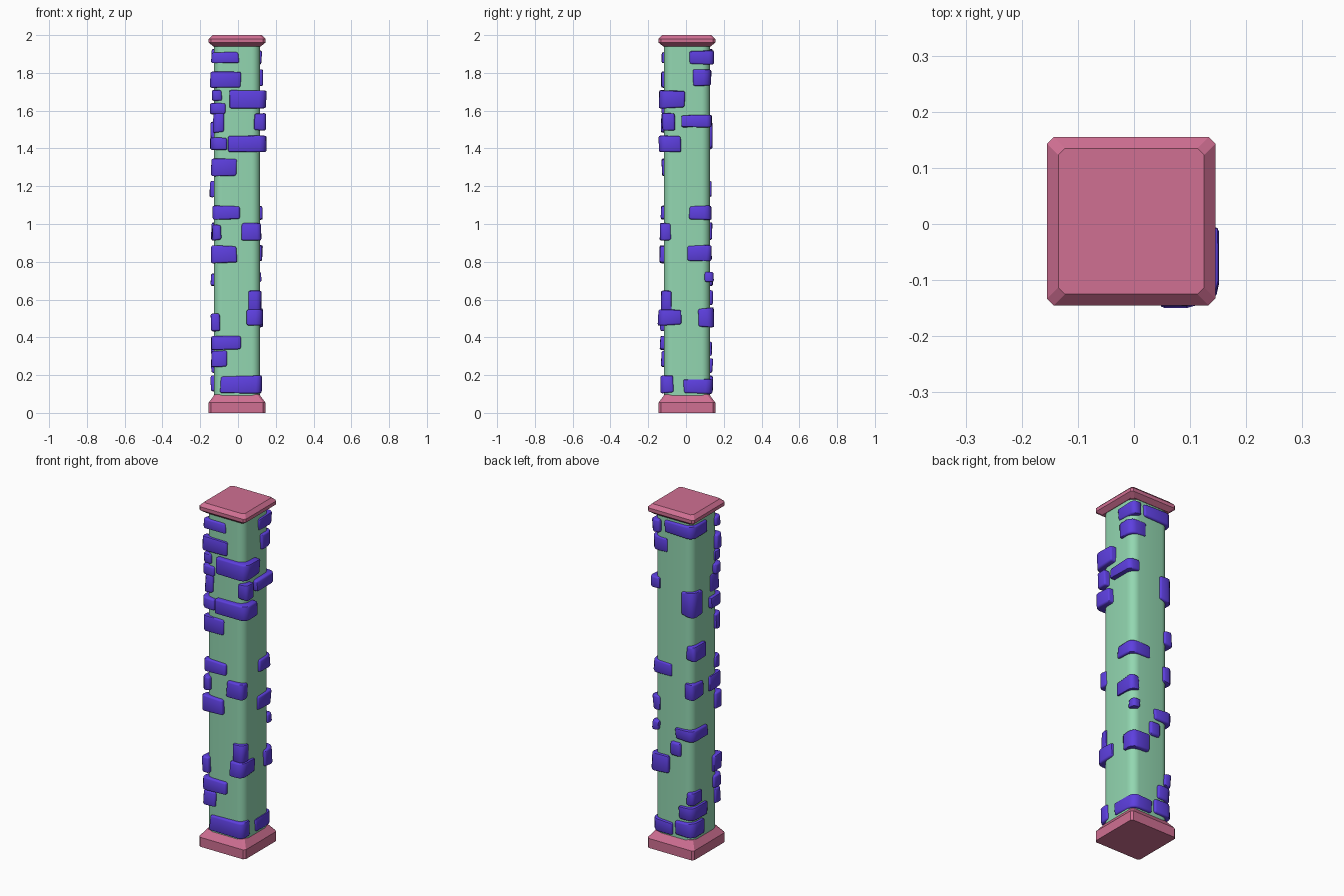
import bpy
import bmesh
import random
from mathutils import Vector

random.seed(4)
if "Cube" in bpy.data.objects:
    bpy.data.objects.remove(bpy.data.objects["Cube"], do_unlink=True)

CX, CY, HALF = -0.005, 0.005, 0.122


def make_material(name, rgb):
    mat = bpy.data.materials.new(name)
    mat.use_nodes = True
    mat.diffuse_color = (*rgb, 1)
    mat.node_tree.nodes["Principled BSDF"].inputs["Base Color"].default_value = (*rgb, 1)
    return mat


pink = make_material("rose pink", (0.63, 0.16, 0.29))
green = make_material("mint green", (0.29, 0.68, 0.44))
violet = make_material("violet blue", (0.11, 0.05, 0.74))


def make_object(name, bm, mat, smooth_angle=None):
    bmesh.ops.recalc_face_normals(bm, faces=bm.faces)
    mesh = bpy.data.meshes.new(name)
    bm.to_mesh(mesh)
    bm.free()
    mesh.materials.append(mat)
    obj = bpy.data.objects.new(name, mesh)
    bpy.context.collection.objects.link(obj)
    if smooth_angle:
        bpy.ops.object.select_all(action="DESELECT")
        obj.select_set(True)
        bpy.context.view_layer.objects.active = obj
        bpy.ops.object.shade_smooth_by_angle(angle=smooth_angle)
    return obj


def square_loft(name, profile, chamfer, mat):
    """Stack of square rings with clipped corners, given as (half width, height)."""
    bm = bmesh.new()
    rings = []
    for half, z in profile:
        c = half - chamfer
        outline = [(half, -c), (half, c), (c, half), (-c, half),
                   (-half, c), (-half, -c), (-c, -half), (c, -half)]
        rings.append([bm.verts.new((CX + x, CY + y, z)) for x, y in outline])
    for low, high in zip(rings, rings[1:]):
        for i in range(len(low)):
            j = (i + 1) % len(low)
            bm.faces.new((low[i], low[j], high[j], high[i]))
    bm.faces.new(rings[0])
    bm.faces.new(rings[-1])
    return make_object(name, bm, mat)


def box(low, high):
    bm = bmesh.new()
    bmesh.ops.create_cube(bm, size=1)
    low, high = Vector(low), Vector(high)
    for v in bm.verts:
        v.co = (low + high) / 2 + v.co * (high - low)
    return bm


def vertical(edge):
    a, b = edge.verts
    return (a.co.xy - b.co.xy).length < 0.001


# Base and capital
square_loft("base", [(0.15, 0), (0.15, 0.055), (0.118, 0.098)], 0.012, pink)
square_loft("capital", [(0.125, 1.94), (0.15, 1.96), (0.15, 1.98), (0.13, 2)], 0.012, pink)

# Shaft with rounded corners
shaft = box((CX - HALF, CY - HALF, 0.06), (CX + HALF, CY + HALF, 1.95))
bmesh.ops.bevel(shaft, geom=[e for e in shaft.edges if vertical(e)], offset=0.045,
                segments=6, profile=0.5, affect="EDGES")
make_object("shaft", shaft, green, 0.7)


def corner_stone(name, sx, sy, bottom, top, along_x, along_y, out_x, out_y):
    """Rough block wrapped round one corner; sx and sy pick the corner."""
    outer = Vector((CX + sx * (HALF + out_x / 1000), CY + sy * (HALF + out_y / 1000)))
    inner = Vector((CX + sx * (HALF - along_x / 100), CY + sy * (HALF - along_y / 100)))
    bm = box((min(outer.x, inner.x), min(outer.y, inner.y), bottom / 100),
             (max(outer.x, inner.x), max(outer.y, inner.y), top / 100))
    # Chip the far ends so the blocks look hand cut
    height = (top - bottom) / 100
    middle = (top + bottom) / 200
    for v in bm.verts:
        ends = (v.co.xy - outer).length > 0.01
        shrink = random.uniform(0, 0.2) if ends else random.uniform(0, 0.06)
        v.co.z += (middle - v.co.z) * shrink
        v.co.x += random.uniform(-1, 1) * 0.004
        v.co.y += random.uniform(-1, 1) * 0.004
    corner = min((e for e in bm.edges if vertical(e) or
                  abs(e.verts[0].co.z - e.verts[1].co.z) > height / 2),
                 key=lambda e: ((e.verts[0].co + e.verts[1].co).xy / 2 - outer).length)
    bmesh.ops.bevel(bm, geom=[corner], offset=min(0.038, 0.006 * min(along_x, along_y)),
                    segments=3, profile=0.5, affect="EDGES")
    sharp = [e for e in bm.edges if e.calc_face_angle(0) > 0.9]
    bmesh.ops.bevel(bm, geom=sharp, offset=0.009, segments=2, profile=0.5, affect="EDGES")
    make_object(name, bm, violet, 0.8)


# Stones: bottom, top, reach along x, reach along y (hundredths), overhang x, y (thousandths)
front_left = [
    (161, 171, 16, 11, 33, 25), (149, 159, 3, 6, 30, 10), (138, 147, 17, 9, 33, 25),
    (91, 101, 10, 4, 6, 20), (54, 65, 6, 4, 6, 14), (46, 55, 7, 9, 12, 30),
    (10, 20, 21, 5, 6, 16)]
back_left = [
    (184, 192, 5, 11, 8, 22), (173, 182, 9, 9, 14, 8), (151, 158, 4, 15, 26, 8),
    (102, 110, 12, 11, 12, 8), (80, 89, 4, 12, 12, 8), (69, 75, 4, 3, 6, 18),
    (45, 56, 10, 6, 14, 20), (10, 18, 12, 14, 8, 14)]
back_right = [
    (185, 193, 17, 13, 14, 14), (139, 155, 6, 8, 15, 12), (114, 123, 3, 11, 22, 8),
    (91, 101, 4, 9, 14, 12), (67, 74, 10, 13, 16, 16), (30, 38, 3, 8, 14, 10),
    (21, 29, 8, 13, 14, 14), (11, 20, 10, 10, 16, 14)]
front_right = [
    (185, 191, 13, 4, 14, 10), (172, 181, 14, 4, 18, 14), (165, 171, 4, 4, 10, 14),
    (158, 164, 6, 5, 24, 12), (148, 159, 5, 8, 6, 16), (139, 146, 7, 9, 18, 22),
    (125, 135, 12, 4, 14, 12), (102, 110, 14, 4, 8, 14), (91, 100, 4, 9, 10, 20),
    (79, 89, 12, 4, 14, 22), (43, 53, 3, 6, 16, 20), (33, 41, 14, 5, 15, 20),
    (24, 33, 7, 4, 15, 12)]
for name, sx, sy, stones in (("front_left", 1, -1, front_left), ("back_left", 1, 1, back_left),
                             ("back_right", -1, 1, back_right), ("front_right", -1, -1, front_right)):
    for number, stone in enumerate(stones):
        corner_stone(f"{name}_stone_{number}", sx, sy, *stone)

# Single stone in the middle of the back face
back = box((-0.06, 0.09, 0.57), (0.005, 0.143, 0.65))
bmesh.ops.bevel(back, geom=back.edges[:], offset=0.012, segments=2, profile=0.5, affect="EDGES")
make_object("back_stone", back, violet, 0.8)
